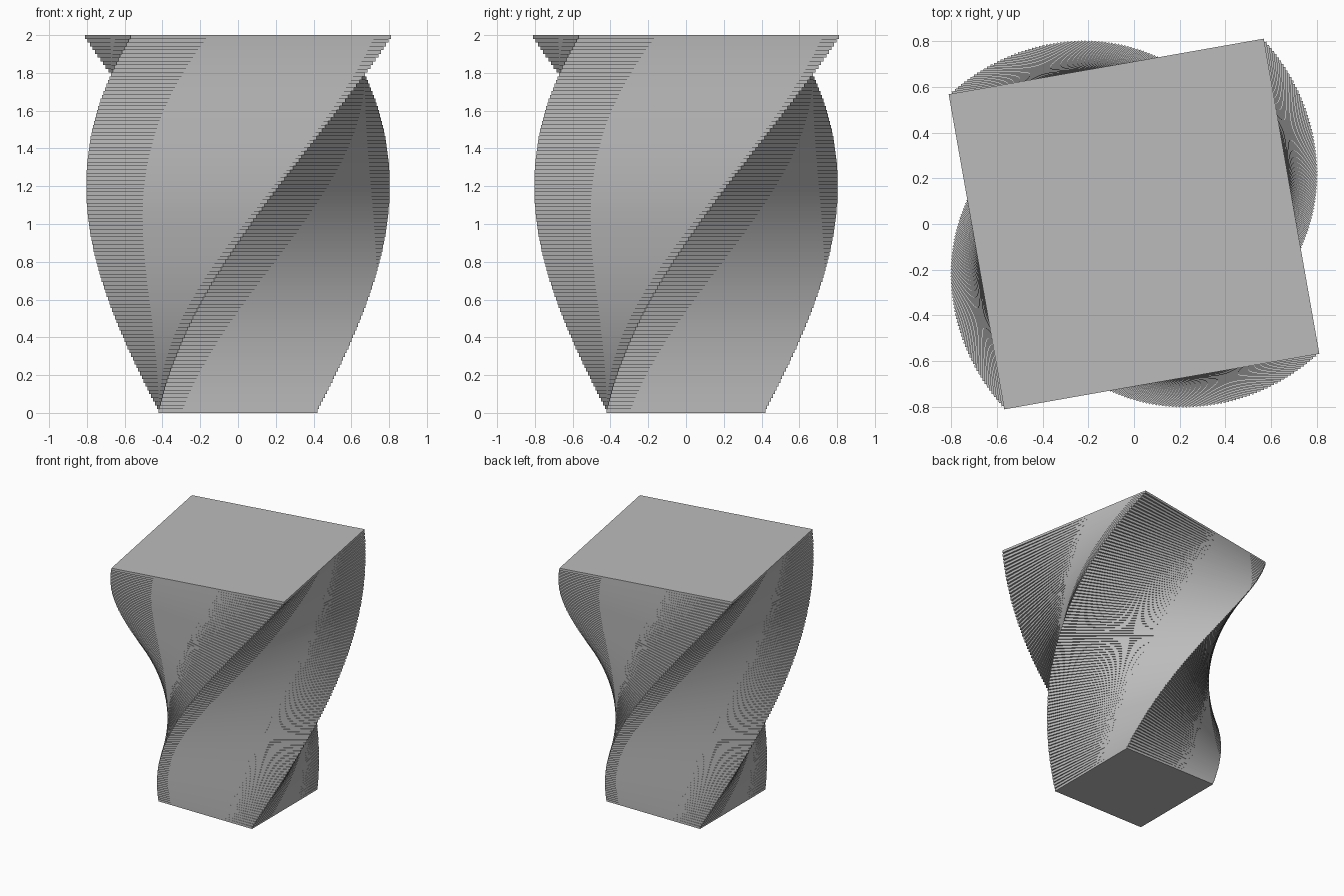
import bpy
import bmesh
from math import radians
from mathutils import Matrix

cube = bpy.data.objects.get("Cube")
if cube:
    bpy.data.objects.remove(cube, do_unlink=True)

LAYERS = 101
HEIGHT = 2.0
THICK = HEIGHT / LAYERS
BOTTOM_RADIUS, TOP_RADIUS = 0.594, 0.99   # centre to corner
TWIST = 100                               # degrees, bottom to top

# Plain grey material
grey = bpy.data.materials.new("plain grey")
grey.use_nodes = True
colour = (0.5, 0.5, 0.5, 1)
grey.diffuse_color = colour
grey.node_tree.nodes["Principled BSDF"].inputs["Base Color"].default_value = colour


def add_slab(bm, radius, angle, z):
    """Square slab of the given corner radius, turned about z, bottom at z."""
    place = Matrix.Translation((0, 0, z + THICK / 2)) @ Matrix.Rotation(angle, 4, "Z")
    side = radius * 2 ** 0.5
    size = Matrix.Diagonal((side, side, THICK, 1))
    bmesh.ops.create_cube(bm, size=1, matrix=place @ size)


# Twisted stack: each slab is slightly wider and turned further than the last
bm = bmesh.new()
for i in range(LAYERS):
    t = i / (LAYERS - 1)
    radius = BOTTOM_RADIUS + (TOP_RADIUS - BOTTOM_RADIUS) * t
    add_slab(bm, radius, radians(TWIST * t), i * THICK)

mesh = bpy.data.meshes.new("twisted_square_stack")
bm.to_mesh(mesh)
bm.free()
mesh.materials.append(grey)
stack = bpy.data.objects.new("twisted_square_stack", mesh)
bpy.context.collection.objects.link(stack)
